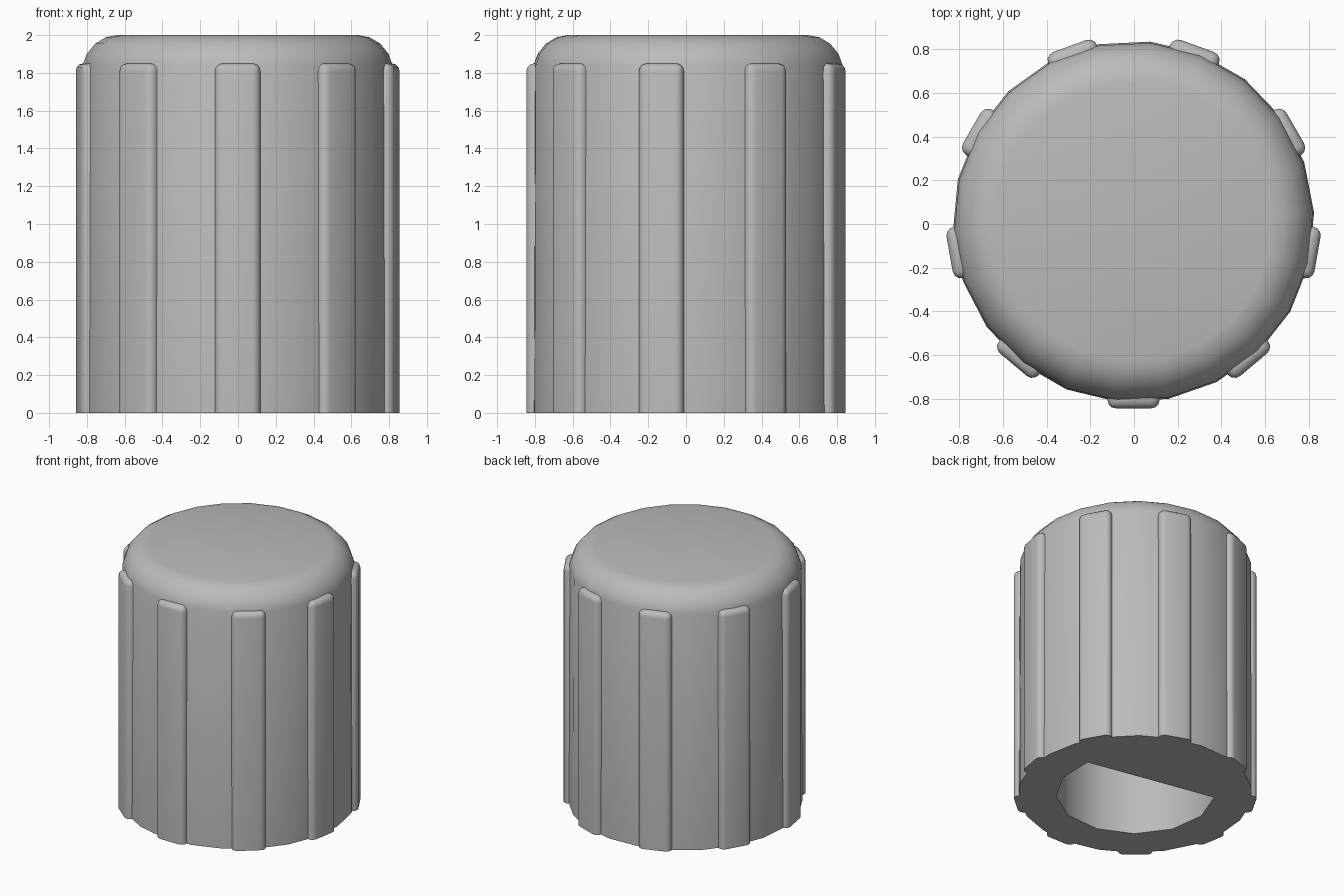
import bpy, bmesh, math
from mathutils import Matrix

cube = bpy.data.objects.get("Cube")
if cube:
    bpy.data.objects.remove(cube, do_unlink=True)

CENTRE = Matrix.Translation((-0.002, 0.011, 0))
RIBS = 9

grey = bpy.data.materials.new("grey plastic")
grey.use_nodes = True
grey.diffuse_color = (0.5, 0.5, 0.5, 1)
grey.node_tree.nodes["Principled BSDF"].inputs["Base Color"].default_value = (0.5, 0.5, 0.5, 1)


def finish(name, bm):
    """Turn a bmesh into a centred object in the shared material."""
    bmesh.ops.recalc_face_normals(bm, faces=bm.faces)
    bm.transform(CENTRE)
    mesh = bpy.data.meshes.new(name)
    bm.to_mesh(mesh)
    bm.free()
    mesh.materials.append(grey)
    obj = bpy.data.objects.new(name, mesh)
    bpy.context.collection.objects.link(obj)
    return obj


def activate(obj):
    bpy.ops.object.select_all(action='DESELECT')
    obj.select_set(True)
    bpy.context.view_layer.objects.active = obj


def stack(bm, rings):
    """Skin a list of equal point rings and cap both ends."""
    loops = [[bm.verts.new(p) for p in ring] for ring in rings]
    n = len(loops[0])
    for low, high in zip(loops, loops[1:]):
        for i in range(n):
            j = (i + 1) % n
            bm.faces.new((low[i], low[j], high[j], high[i]))
    bm.faces.new(loops[0])
    bm.faces.new(loops[-1])


def arc(radius, z, start, sweep, count, step):
    return [(radius * math.cos(start + sweep * i / step),
             radius * math.sin(start + sweep * i / step), z) for i in range(count)]


# Knob body with rounded shoulder
profile = [(0.828, 0), (0.822, 1.84), (0.80, 1.90), (0.755, 1.955),
           (0.70, 1.988), (0.64, 2.0)]
SIDES = 22
bm = bmesh.new()
stack(bm, [arc(r, z, 0.05, math.tau, SIDES, SIDES) for r, z in profile])
body = finish("knob_body", bm)

# D-shaped shaft socket cut into the underside
flat_direction = math.radians(79)
half = math.radians(66)
bm = bmesh.new()
stack(bm, [arc(0.56, z, flat_direction + half, math.tau - 2 * half, 9, 8)
           for z in (-0.2, 1.3)])
cutter = finish("socket_cutter", bm)
cutter.hide_render = True
activate(body)
cut = body.modifiers.new("socket", 'BOOLEAN')
cut.operation = 'DIFFERENCE'
cut.solver = 'EXACT'
cut.object = cutter
bpy.ops.object.modifier_apply(modifier=cut.name)
bpy.data.objects.remove(cutter, do_unlink=True)
bpy.ops.object.shade_smooth_by_angle(angle=math.radians(40))

# Grip ribs, rounded on the outer and top edges
INNER, OUTER, WIDTH, HEIGHT = 0.74, 0.856, 0.24, 1.85
for k in range(RIBS):
    bm = bmesh.new()
    bmesh.ops.create_cube(bm, size=1)
    bm.transform(Matrix.Translation(((INNER + OUTER) / 2, 0, HEIGHT / 2))
                 @ Matrix.Diagonal((OUTER - INNER, WIDTH, HEIGHT, 1)))
    outer_edges = [e for e in bm.edges
                   if all(v.co.x > 0.8 for v in e.verts)
                   and any(v.co.z > 1 for v in e.verts)]
    top_edges = [e for e in bm.edges
                 if all(v.co.z > 1 for v in e.verts)
                 and any(v.co.x > 0.8 for v in e.verts)]
    bmesh.ops.bevel(bm, geom=list(set(outer_edges + top_edges)), offset=0.04,
                    segments=3, profile=0.5, affect='EDGES')
    bm.transform(Matrix.Rotation(-math.pi / 2 + math.tau * k / RIBS, 4, 'Z'))
    rib = finish(f"grip_rib_{k + 1}", bm)
    activate(rib)
    bpy.ops.object.shade_smooth_by_angle(angle=math.radians(40))
